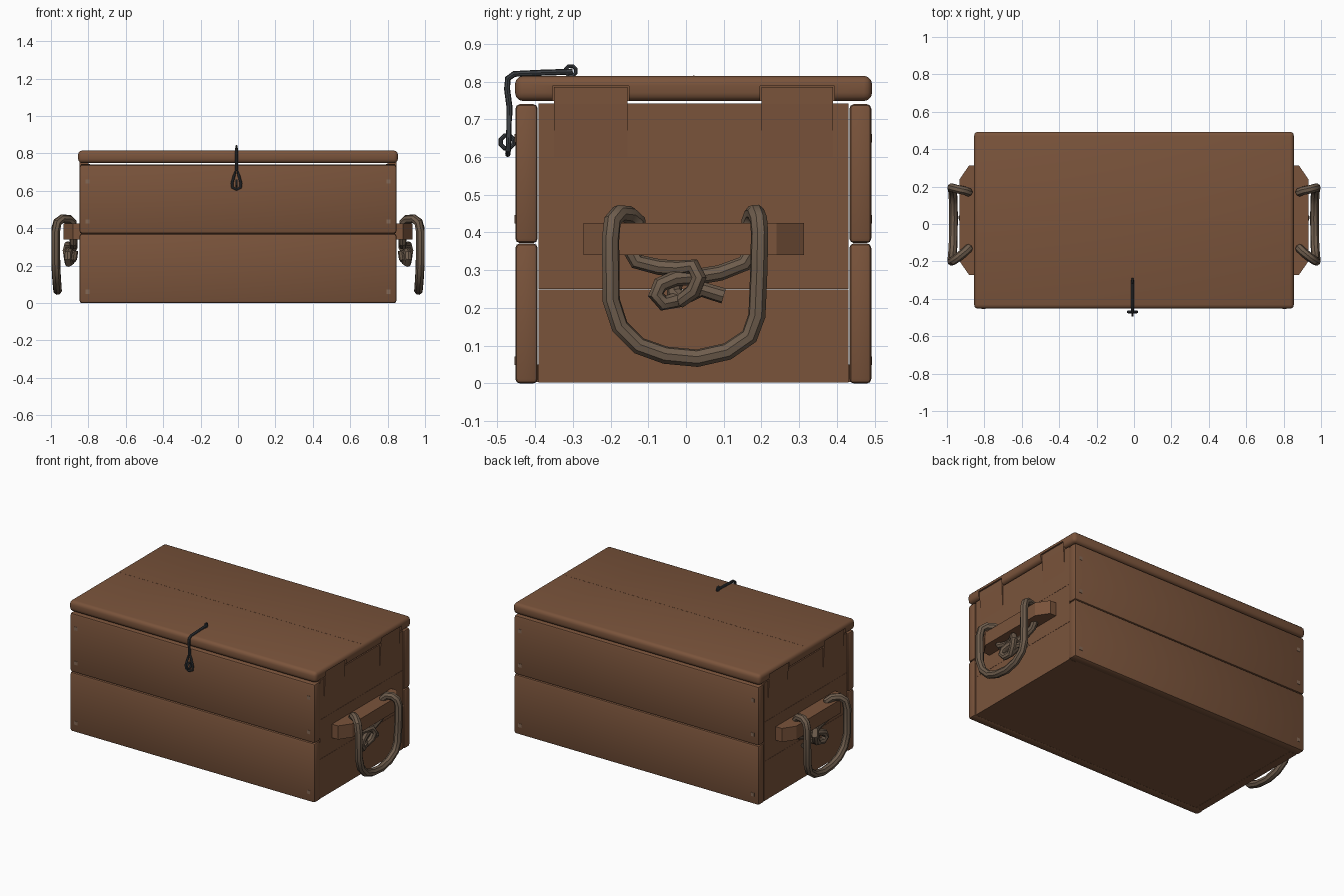
import bpy, bmesh, math
from mathutils import Vector

if "Cube" in bpy.data.objects:
    bpy.data.objects.remove(bpy.data.objects["Cube"])


def material(name, rgb):
    m = bpy.data.materials.new(name)
    m.diffuse_color = (*rgb, 1)
    m.use_nodes = True
    m.node_tree.nodes["Principled BSDF"].inputs["Base Color"].default_value = m.diffuse_color
    return m


WOOD = material("brown wood", (0.195, 0.088, 0.044))
ROPE = material("grey brown rope", (0.155, 0.108, 0.073))
IRON = material("dark iron", (0.045, 0.05, 0.056))
NAIL = material("worn nail", (0.23, 0.14, 0.09))


def finish(ob, smooth=True):
    bpy.ops.object.select_all(action='DESELECT')
    bpy.context.view_layer.objects.active = ob
    ob.select_set(True)
    if smooth:
        bpy.ops.object.shade_smooth_by_angle(angle=math.radians(40))


def mesh_object(name, bm, mat):
    bmesh.ops.recalc_face_normals(bm, faces=bm.faces)
    me = bpy.data.meshes.new(name)
    bm.to_mesh(me)
    bm.free()
    me.materials.append(mat)
    ob = bpy.data.objects.new(name, me)
    bpy.context.collection.objects.link(ob)
    return ob


def box(name, x, y, z, mat=WOOD, bevel=0.0, segments=2):
    """Box between (min, max) ranges, optionally with rounded edges."""
    bm = bmesh.new()
    bmesh.ops.create_cube(bm, size=1)
    for v in bm.verts:
        v.co = [r[0] if c < 0 else r[1] for r, c in zip((x, y, z), v.co)]
    if bevel:
        bmesh.ops.bevel(bm, geom=bm.edges[:], offset=bevel, segments=segments,
                        profile=0.5, affect='EDGES')
    ob = mesh_object(name, bm, mat)
    finish(ob, bevel > 0)
    return ob


def prism(name, profile, lift, mat=WOOD):
    """Extrude a flat outline by a vector."""
    bm = bmesh.new()
    a = [bm.verts.new(p) for p in profile]
    b = [bm.verts.new(Vector(p) + Vector(lift)) for p in profile]
    n = len(a)
    bm.faces.new(a)
    bm.faces.new(b)
    for i in range(n):
        bm.faces.new((a[i], a[(i + 1) % n], b[(i + 1) % n], b[i]))
    return mesh_object(name, bm, mat)


def tube(name, pts, radius, mat, closed=False, sides=2):
    """Round cord along a list of points."""
    cu = bpy.data.curves.new(name, 'CURVE')
    cu.dimensions = '3D'
    cu.bevel_depth = radius
    cu.bevel_resolution = sides
    cu.use_fill_caps = True
    sp = cu.splines.new('POLY')
    sp.points.add(len(pts) - 1)
    for p, co in zip(sp.points, pts):
        p.co = (*co, 1)
    sp.use_cyclic_u = closed
    cu.materials.append(mat)
    ob = bpy.data.objects.new(name, cu)
    bpy.context.collection.objects.link(ob)
    finish(ob, False)
    bpy.ops.object.convert(target='MESH')
    finish(bpy.context.view_layer.objects.active)


# Front and back walls, two planks each
for side, y in (("front", (-0.452, -0.393)), ("back", (0.433, 0.491))):
    box(side + "_lower_plank", (-0.847, 0.847), y, (0.0, 0.371), bevel=0.012)
    box(side + "_upper_plank", (-0.847, 0.847), y, (0.372, 0.74), bevel=0.012)

# Floor
box("floor", (-0.835, 0.835), (-0.40, 0.44), (0.004, 0.05))

# Lid with notches at both ends
TABS = ((-0.35, -0.155), (0.2, 0.39))
lid = box("lid", (-0.855, 0.855), (-0.453, 0.493), (0.748, 0.815), bevel=0.022, segments=3)
for s in (-1, 1):
    for y0, y1 in TABS:
        cutter = box("notch_cutter", sorted((s * 0.80, s * 0.9)), (y0 - 0.004, y1 + 0.004),
                     (0.70, 0.788))
        cutter.hide_render = True
        cutter.hide_set(True)
        mod = lid.modifiers.new("notch", 'BOOLEAN')
        mod.object = cutter
        mod.solver = 'EXACT'
# Narrow seam between the two lid boards
box("lid_seam", (-0.835, 0.835), (0.019, 0.022), (0.81, 0.8155))

for s in (-1, 1):
    side = "left" if s < 0 else "right"

    # End wall of three boards
    for i, z in enumerate(((0.003, 0.249), (0.25, 0.495), (0.496, 0.742))):
        box(f"{side}_end_board_{i + 1}", sorted((s * 0.79, s * 0.84)), (-0.391, 0.431), z)

    # Tapered tabs reaching into the lid notches
    for y0, y1 in TABS:
        prism(f"{side}_lid_tab",
              [(s * 0.80, y0, 0.60), (s * 0.84, y0, 0.60), (s * 0.848, y0, 0.74),
               (s * 0.848, y0, 0.785), (s * 0.80, y0, 0.785)], (0, y1 - y0, 0))

    # Handle cleat with slanted ends
    prism(f"{side}_handle_cleat",
          [(s * 0.835, -0.272, 0.34), (s * 0.882, -0.272, 0.34), (s * 0.932, -0.20, 0.34),
           (s * 0.932, 0.24, 0.34), (s * 0.882, 0.313, 0.34), (s * 0.835, 0.313, 0.34)],
          (0, 0, 0.085))

    # Hanging rope loop, its ends passing down through the cleat
    loop = [(0.885, -0.13, 0.36), (0.885, -0.13, 0.43), (0.905, -0.15, 0.447),
            (0.94, -0.178, 0.45), (0.965, -0.195, 0.43), (0.975, -0.2, 0.38), (0.975, -0.198, 0.22),
            (0.972, -0.175, 0.15), (0.968, -0.125, 0.1), (0.966, -0.055, 0.075),
            (0.965, 0.03, 0.067), (0.966, 0.11, 0.085), (0.969, 0.168, 0.125),
            (0.972, 0.188, 0.18), (0.975, 0.193, 0.3), (0.975, 0.195, 0.4),
            (0.965, 0.192, 0.435), (0.94, 0.185, 0.452), (0.905, 0.178, 0.45),
            (0.885, 0.17, 0.43), (0.885, 0.17, 0.36)]
    tube(f"{side}_rope_loop", [(s * x, y, z) for x, y, z in loop], 0.0235, ROPE)

    # Knot under the cleat
    strand_a = [(0.88, -0.15, 0.36), (0.88, -0.13, 0.323), (0.88, -0.07, 0.308),
                (0.89, -0.02, 0.305), (0.91, 0.02, 0.31), (0.918, 0.035, 0.28),
                (0.912, 0.02, 0.245), (0.9, -0.01, 0.222), (0.88, -0.03, 0.24),
                (0.875, -0.03, 0.28)]
    strand_b = [(0.88, 0.18, 0.36), (0.88, 0.155, 0.318), (0.88, 0.09, 0.293),
                (0.885, 0.03, 0.283), (0.90, -0.03, 0.278), (0.908, -0.068, 0.262),
                (0.91, -0.08, 0.235), (0.905, -0.06, 0.213), (0.895, -0.02, 0.222),
                (0.885, 0.04, 0.25), (0.885, 0.1, 0.232)]
    for label, strand in (("a", strand_a), ("b", strand_b)):
        tube(f"{side}_knot_strand_{label}", [(s * x, y, z) for x, y, z in strand], 0.021, ROPE)

# Latch: bent hook wire over the lid edge
X = -0.008
tube("latch_arm", [(X, -0.30, 0.826), (X, -0.39, 0.823), (X, -0.455, 0.82), (X, -0.472, 0.808),
                   (X, -0.474, 0.78), (X, -0.468, 0.735), (X, -0.468, 0.71)], 0.008, IRON)
# Teardrop eye hanging on the front
eye = [(X, -0.468, 0.72), (X + 0.013, -0.469, 0.68), (X + 0.024, -0.47, 0.64),
       (X + 0.022, -0.471, 0.618), (X, -0.472, 0.607), (X - 0.022, -0.471, 0.618),
       (X - 0.024, -0.47, 0.64), (X - 0.013, -0.469, 0.68)]
tube("latch_eye", eye, 0.007, IRON, closed=True)


def ring(name, cy, cz, r, tube_r):
    pts = [(X, cy + r * math.cos(a), cz + r * math.sin(a))
           for a in (math.tau * (i + 0.5) / 8 for i in range(8))]
    tube(name, pts, tube_r, IRON, closed=True)


# Staples on the lid and on the front plank
ring("lid_staple", -0.305, 0.828, 0.014, 0.005)
ring("front_staple", -0.474, 0.64, 0.018, 0.006)

# Nail heads on the long walls
for y, label in ((-0.4525, "front"), (0.4915, "back")):
    for x in (-0.805, 0.805):
        for z in (0.65, 0.435, 0.06):
            box(f"{label}_nail", (x - 0.011, x + 0.011), (y - 0.0015, y + 0.0015),
                (z - 0.011, z + 0.011), NAIL)
